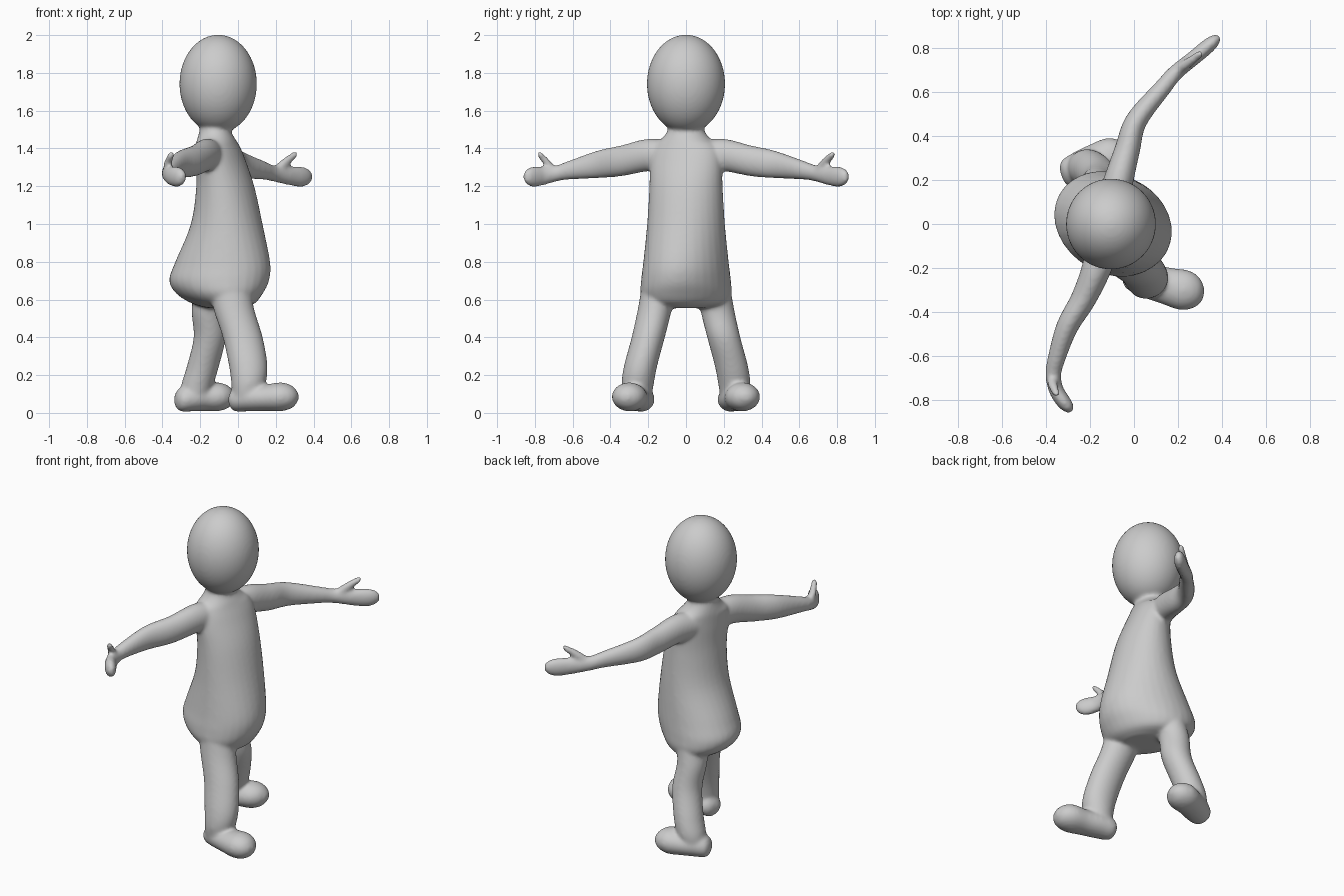
import bpy, bmesh, math
from mathutils import Vector, Matrix

if "Cube" in bpy.data.objects:
    bpy.data.objects.remove(bpy.data.objects["Cube"])

SIDES, STEPS = 32, 6
bm = bmesh.new()


def catmull(a, b, c, d, t):
    return [0.5 * (2 * q + (r - p) * t + (2 * p - 5 * q + 4 * r - s) * t * t
                   + (3 * q - p - 3 * r + s) * t ** 3) for p, q, r, s in zip(a, b, c, d)]


def loft(stations, upright=False):
    """Smooth tube through stations (x, y, z, half_a, half_b, shear).
    upright: horizontal rings; otherwise rings stand across the path."""
    st = [list(s) + [0] * (6 - len(s)) for s in stations]
    pts = []
    for i in range(len(st) - 1):
        a, d = st[max(i - 1, 0)], st[min(i + 2, len(st) - 1)]
        pts += [catmull(a, st[i], st[i + 1], d, k / STEPS) for k in range(STEPS)]
    pts.append(st[-1])
    rings = []
    for i, p in enumerate(pts):
        u, v = Vector((1, 0, 0)), Vector((0, 1, 0))
        if not upright:
            tan = Vector(pts[min(i + 1, len(pts) - 1)][:3]) - Vector(pts[max(i - 1, 0)][:3])
            u = Vector((0, 0, 1))
            v = u.cross(tan).normalized()
        ring = []
        for k in range(SIDES):
            t = 2 * math.pi * k / SIDES
            co = Vector(p[:3]) + u * p[3] * math.cos(t) + v * p[4] * math.sin(t)
            co.x += p[5] * (co.y - p[1])
            ring.append(bm.verts.new(co))
        rings.append(ring)
    for r, s in zip(rings, rings[1:]):
        for k in range(SIDES):
            n = (k + 1) % SIDES
            bm.faces.new((r[k], r[n], s[n], s[k]))
    bm.faces.new(rings[0])
    bm.faces.new(rings[-1])


# Head
bmesh.ops.create_uvsphere(bm, u_segments=48, v_segments=32, radius=1,
                          matrix=Matrix.Translation((-0.105, 0, 1.742))
                          @ Matrix.Diagonal((0.205, 0.207, 0.26, 1)))

# Torso and neck: z, back x, front x, half width, twist
torso = [(1.56, -.19, -.04, .08, 0), (1.49, -.205, -.035, .1, 0), (1.45, -.215, -.015, .13, .1),
         (1.42, -.22, .0, .165, .2), (1.35, -.22, .03, .19, .2), (1.2, -.22, .085, .194, .1),
         (1.0, -.25, .13, .206, 0), (.8, -.33, .168, .226, -.15), (.7, -.36, .16, .238, -.2),
         (.63, -.32, .125, .238, -.2), (.58, -.24, .085, .2, -.2), (.555, -.16, .03, .1, -.2)]
loft([((b + f) / 2, 0, z, (f - b) / 2, w, s) for z, b, f, w, s in torso], True)

# Arms: shared y, z, half height, half thickness; x differs per side
arm = [(.05, 1.36, .08, .08), (.2, 1.365, .086, .068), (.34, 1.335, .082, .058),
       (.47, 1.315, .073, .05), (.62, 1.285, .05, .04), (.69, 1.267, .043, .036),
       (.755, 1.255, .05, .034), (.805, 1.25, .054, .034), (.835, 1.25, .045, .028),
       (.855, 1.25, .022, .014)]
thumb = [(.69, 1.27, .03, .025), (.725, 1.31, .032, .024), (.755, 1.345, .026, .02),
         (.775, 1.365, .02, .018), (.785, 1.373, .008, .008)]
arm_x = {1: (-.11, -.07, -.03, .01, .13, .19, .27, .33, .365, .388),
         -1: (-.13, -.17, -.23, -.305, -.355, -.368, -.355, -.325, -.30, -.285)}
thumb_x = {1: (.19, .235, .275, .3, .312), -1: (-.37, -.372, -.362, -.352, -.345)}
for side in (1, -1):
    for shape, xs in ((arm, arm_x[side]), (thumb, thumb_x[side])):
        loft([(x, side * y, z, h, w) for x, (y, z, h, w) in zip(xs, shape)])

# Legs: y, z, half width; x and half depth differ per side
leg = [(.14, .7, .09), (.165, .55, .09), (.2, .4, .088), (.24, .25, .088), (.256, .15, .085), (.255, .06, .07)]
leg_x = {1: ((-.13, .09), (-.16, .085), (-.15, .085), (-.185, .085), (-.215, .085), (-.235, .075)),
         -1: ((-.05, .11), (-.022, .108), (.025, .106), (.054, .102), (.055, .09), (.04, .07))}
# Feet: y, z, half height, half width
foot = [(.22, .07, .02, .03), (.228, .07, .06, .065), (.252, .078, .07, .08), (.28, .08, .07, .084),
        (.302, .085, .076, .092), (.316, .085, .057, .068), (.322, .085, .02, .025)]
foot_x = {1: (-.33, -.308, -.245, -.18, -.105, -.05, -.018),
          -1: (-.045, -.02, .05, .14, .23, .288, .318)}
for side in (1, -1):
    loft([(x, side * y, z, d, w) for (x, d), (y, z, w) in zip(leg_x[side], leg)], True)
    loft([(x, side * y, z, h, w) for x, (y, z, h, w) in zip(foot_x[side], foot)])

bmesh.ops.recalc_face_normals(bm, faces=bm.faces)
mesh = bpy.data.meshes.new("figure")
bm.to_mesh(mesh)
bm.free()
figure = bpy.data.objects.new("figure", mesh)
bpy.context.collection.objects.link(figure)

# Fuse the parts into one soft skin
remesh = figure.modifiers.new("fuse", 'REMESH')
remesh.mode = 'VOXEL'
remesh.voxel_size = 0.01
remesh.use_smooth_shade = True
soften = figure.modifiers.new("soften", 'SMOOTH')
soften.factor = 0.5
soften.iterations = 10
